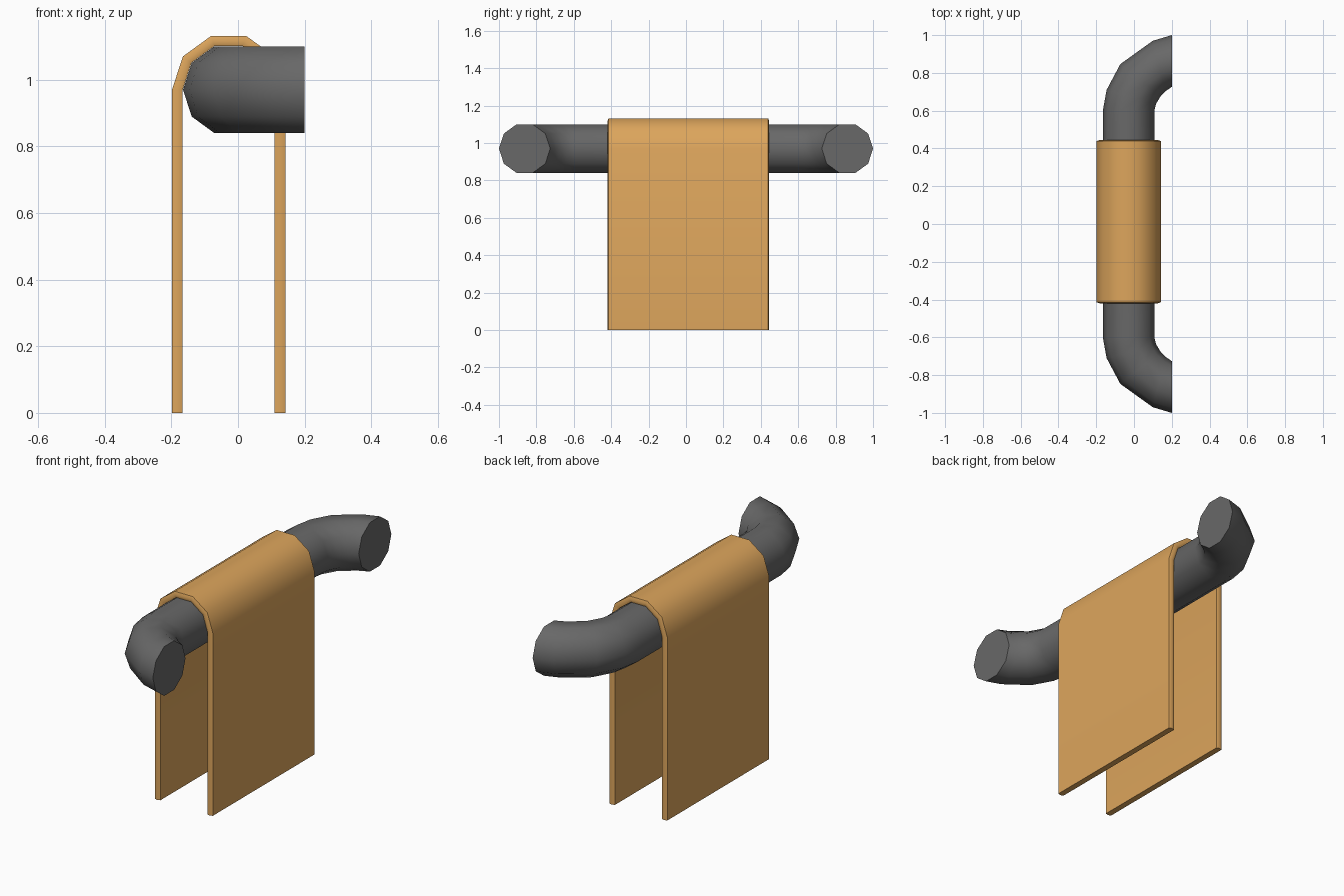
import bpy, bmesh, math

if "Cube" in bpy.data.objects:
    bpy.data.objects.remove(bpy.data.objects["Cube"])

SIDES = 10
BAR_Z = 0.97
BAR_X = -0.028


def material(name, color):
    m = bpy.data.materials.new(name)
    m.diffuse_color = (*color, 1)
    m.use_nodes = True
    m.node_tree.nodes["Principled BSDF"].inputs["Base Color"].default_value = m.diffuse_color
    return m


def loft(name, rings, mat):
    """Skin a list of equal-length closed rings and cap both ends."""
    bm = bmesh.new()
    loops = [[bm.verts.new(p) for p in ring] for ring in rings]
    n = len(loops[0])
    for a, b in zip(loops, loops[1:]):
        for i in range(n):
            j = (i + 1) % n
            bm.faces.new((a[i], a[j], b[j], b[i]))
    bm.faces.new(loops[0])
    bm.faces.new(loops[-1])
    bmesh.ops.recalc_face_normals(bm, faces=bm.faces)
    me = bpy.data.meshes.new(name)
    bm.to_mesh(me)
    bm.free()
    me.materials.append(mat)
    ob = bpy.data.objects.new(name, me)
    bpy.context.collection.objects.link(ob)
    bpy.ops.object.select_all(action='DESELECT')
    ob.select_set(True)
    bpy.context.view_layer.objects.active = ob
    bpy.ops.object.shade_smooth_by_angle(angle=math.radians(45))
    return ob


grey = material("dark grey metal", (0.138, 0.138, 0.138))
tan = material("tan cloth", (0.72, 0.376, 0.107))

# Rail: each ring is given by its outer and inner point seen from above
half = [((-0.165, 0.60), (0.108, 0.60)),
        ((-0.145, 0.71), (0.117, 0.637)),
        ((-0.072, 0.847), (0.140, 0.675)),
        ((0.100, 0.970), (0.167, 0.703)),
        ((0.200, 1.000), (0.200, 0.726))]
path = [((o[0], -o[1]), (i[0], -i[1])) for o, i in reversed(half)] + half
rings = []
for (ox, oy), (ix, iy) in path:
    cx, cy, ux, uy = (ox + ix) / 2, (oy + iy) / 2, (ox - ix) / 2, (oy - iy) / 2
    ring = []
    for k in range(SIDES):
        a = 2 * math.pi * k / SIDES
        c = math.cos(a)
        ring.append((cx + ux * c, cy + uy * c, BAR_Z + 0.137 * math.sin(a)))
    rings.append(ring)
loft("towel_rail", rings, grey)

# Towel: hangs straight, wraps over the top half of the rail
Y0, Y1, RIDGE = -0.42, 0.445, 0.006


def section(angle, z=None):
    """Cross-section of the cloth with a slight ridge along both side edges."""
    def pt(r, y):
        x = BAR_X + r * math.cos(angle)
        return (x, y, BAR_Z + r * math.sin(angle) if z is None else z)
    ri, rm, ro = 0.138, 0.154, 0.170
    return [pt(ri, Y0 + RIDGE), pt(rm, Y0), pt(ro, Y0 + RIDGE),
            pt(ro, Y1 - RIDGE), pt(rm, Y1), pt(ri, Y1 - RIDGE)]


sections = [section(math.pi, 0.0)]
sections += [section(math.pi * (1 - k / 5)) for k in range(6)]
sections.append(section(0.0, 0.0))
loft("towel", sections, tan)
